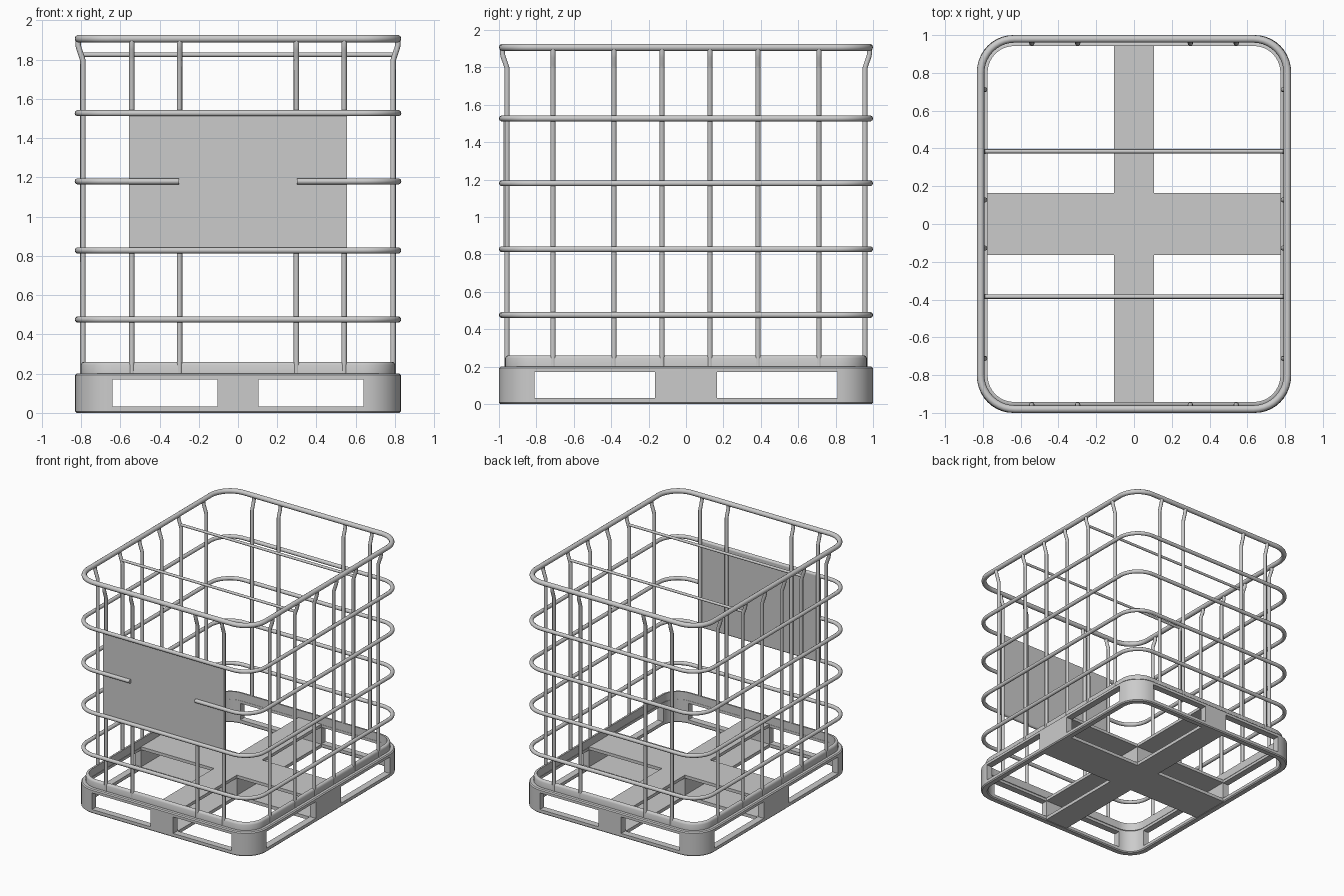
import bpy, bmesh
from math import radians, cos, sin

if "Cube" in bpy.data.objects:
    bpy.data.objects.remove(bpy.data.objects["Cube"])


def rounded_rect(hx, hy, r, n=10):
    """Counter-clockwise outline, starting at the front right corner."""
    pts = []
    for k, (sx, sy) in enumerate([(1, -1), (1, 1), (-1, 1), (-1, -1)]):
        for i in range(n + 1):
            a = radians(-90 + 90 * k + 90 * i / n)
            pts.append((sx * (hx - r) + r * cos(a), sy * (hy - r) + r * sin(a)))
    return pts


def smooth(ob):
    bpy.ops.object.select_all(action='DESELECT')
    ob.select_set(True)
    bpy.context.view_layer.objects.active = ob
    bpy.ops.object.shade_smooth_by_angle(angle=radians(40))


def tube(name, pts, r, cyclic=False):
    cu = bpy.data.curves.new(name, 'CURVE')
    cu.dimensions = '3D'
    cu.bevel_depth = r
    cu.bevel_resolution = 3
    cu.use_fill_caps = True
    sp = cu.splines.new('POLY')
    sp.points.add(len(pts) - 1)
    for p, co in zip(sp.points, pts):
        p.co = (*co, 1)
    sp.use_cyclic_u = cyclic
    ob = bpy.data.objects.new(name, cu)
    bpy.context.collection.objects.link(ob)
    bpy.ops.object.select_all(action='DESELECT')
    ob.select_set(True)
    bpy.context.view_layer.objects.active = ob
    bpy.ops.object.convert(target='MESH')
    smooth(bpy.context.object)


def frame(name, hx, hy, r, profile):
    """Sweep a closed (inset, z) profile round a rounded rectangle."""
    bm = bmesh.new()
    loops = [[bm.verts.new((x, y, z)) for x, y in rounded_rect(hx - d, hy - d, r - d)]
             for d, z in profile]
    for a, b in zip(loops, loops[1:] + loops[:1]):
        for i in range(len(a)):
            j = (i + 1) % len(a)
            bm.faces.new((a[i], a[j], b[j], b[i]))
    bmesh.ops.recalc_face_normals(bm, faces=bm.faces)
    me = bpy.data.meshes.new(name)
    bm.to_mesh(me)
    bm.free()
    ob = bpy.data.objects.new(name, me)
    bpy.context.collection.objects.link(ob)
    return ob


def box(name, lo, hi):
    bpy.ops.mesh.primitive_cube_add(size=1, location=[(a + b) / 2 for a, b in zip(lo, hi)])
    ob = bpy.context.object
    ob.name = name
    ob.scale = [b - a for a, b in zip(lo, hi)]
    bpy.ops.object.transform_apply(location=False, rotation=False, scale=True)
    return ob


# Pallet wall with fork openings
c = 0.008
base = frame("pallet_wall", 0.83, 1.0, 0.19,
             [(c, 0), (0, c), (0, 0.2 - c), (c, 0.2), (0.055 - c, 0.2),
              (0.055, 0.2 - c), (0.055, c), (0.055 - c, 0)])
for s in (-1, 1):
    xs, ys = sorted((s * 0.105, s * 0.64)), sorted((s * 0.165, s * 0.81))
    for lo, hi in (((xs[0], -1.2, 0.033), (xs[1], 1.2, 0.17)),
                   ((-1.2, ys[0], 0.033), (1.2, ys[1], 0.17))):
        cutter = box("cutter", lo, hi)
        mod = base.modifiers.new("opening", 'BOOLEAN')
        mod.operation = 'DIFFERENCE'
        mod.solver = 'EXACT'
        mod.object = cutter
        bpy.context.view_layer.objects.active = base
        bpy.ops.object.modifier_apply(modifier=mod.name)
        bpy.data.objects.remove(cutter)
smooth(base)

# Raised lip of the pallet
smooth(frame("pallet_lip", 0.80, 0.967, 0.165,
             [(0, 0.195), (0, 0.245), (0.005, 0.256), (0.012, 0.26), (0.025, 0.26), (0.025, 0.195)]))

# Cross-shaped decks and centre block
for level, z0, z1 in (("bottom", 0.003, 0.03), ("top", 0.173, 0.198)):
    box(level + "_deck_across", (-0.79, -0.165, z0), (0.79, 0.165, z1))
    for s in (-1, 1):
        y = sorted((s * 0.165, s * 0.96))
        box(level + "_deck_lengthwise", (-0.105, y[0], z0), (0.105, y[1], z1))
box("centre_block", (-0.105, -0.165, 0.03), (0.105, 0.165, 0.173))

# Horizontal cage rings, the third one broken at the front
for z, r in ((0.476, 0.016), (0.828, 0.016), (1.527, 0.016), (1.907, 0.02)):
    ring = rounded_rect(0.832 - r, 1.0 - r, 0.18)
    tube("cage_ring", [(x, y, z) for x, y in ring], r, True)
ring = [(0.30, -0.984)] + rounded_rect(0.816, 0.984, 0.18) + [(-0.30, -0.984)]
tube("open_cage_ring", [(x, y, 1.18) for x, y in ring], 0.016)

# Upright bars, kinked outward at the top
kink = [(0, 0.2), (0, 1.795), (0.006, 1.815), (0.02, 1.855), (0.025, 1.875), (0.025, 1.907)]
for s in (-1, 1):
    for y in (-0.711, -0.385, -0.128, 0.128, 0.385, 0.711):
        tube("side_bar", [(s * (0.79 + d), y, z) for d, z in kink], 0.014)
    for x in (-0.541, -0.298, 0.298, 0.541):
        tube("end_bar", [(x, s * (0.957 + d), z) for d, z in kink], 0.014)
    # Tie rod across the top
    tube("tie_rod", [(-0.80, s * 0.385, 1.825), (0.80, s * 0.385, 1.825)], 0.011)

# Front plate
box("front_plate", (-0.555, -0.975, 0.828), (0.555, -0.968, 1.527))
